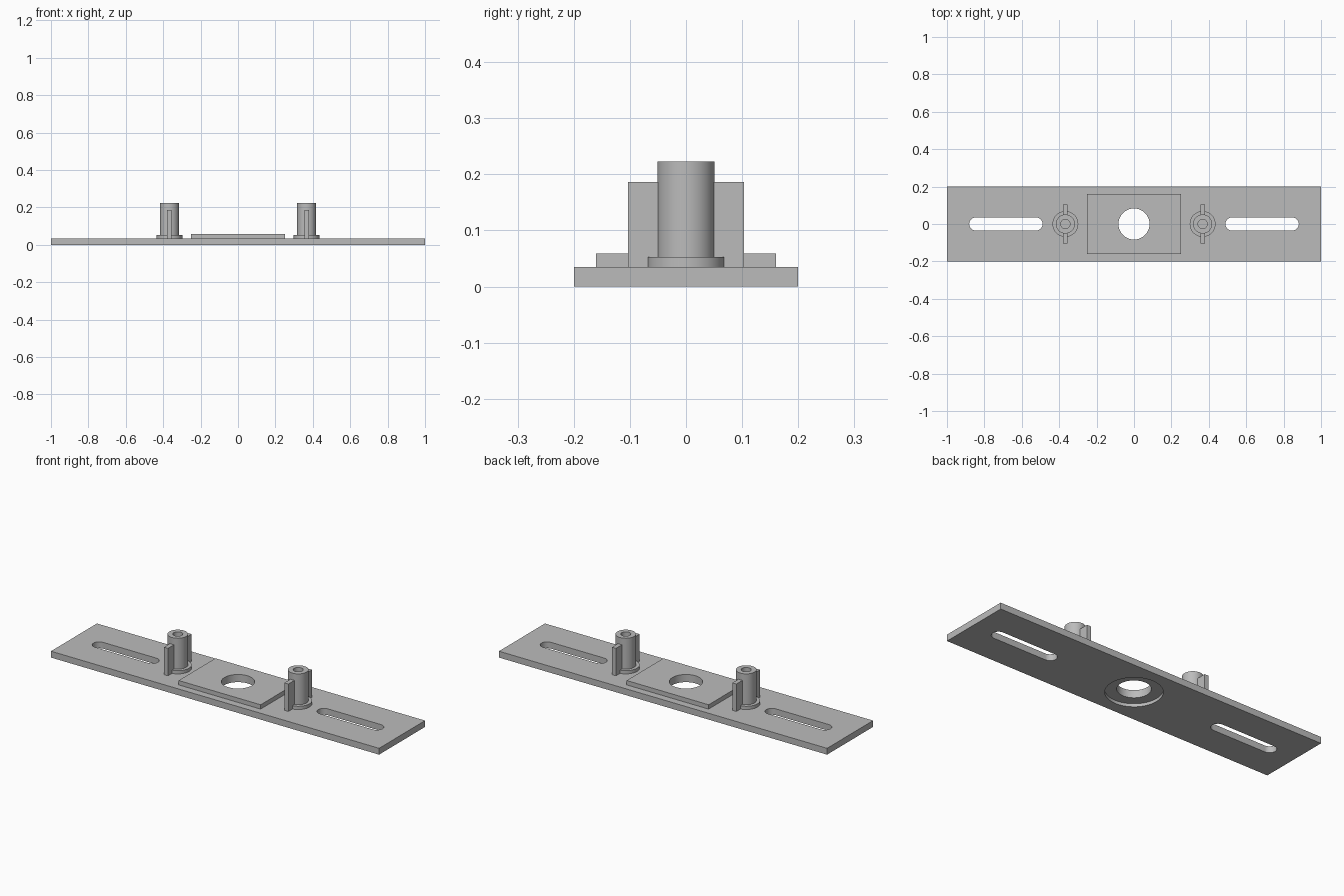
import bpy
import bmesh
from math import cos, sin, pi, radians

cube = bpy.data.objects.get("Cube")
if cube:
    bpy.data.objects.remove(cube, do_unlink=True)

grey = bpy.data.materials.new("plain grey")
grey.use_nodes = True
COLOUR = (0.5, 0.5, 0.5, 1)
grey.diffuse_color = COLOUR
grey.node_tree.nodes["Principled BSDF"].inputs["Base Color"].default_value = COLOUR

PLATE_TOP = 0.035
POST_X = 0.367


def prism(name, outline, z0, z1):
    """Upright prism over a 2D outline."""
    bm = bmesh.new()
    base = bm.faces.new([bm.verts.new((x, y, z0)) for x, y in outline])
    top = bmesh.ops.extrude_face_region(bm, geom=[base])["geom"]
    verts = [v for v in top if isinstance(v, bmesh.types.BMVert)]
    bmesh.ops.translate(bm, verts=verts, vec=(0, 0, z1 - z0))
    bmesh.ops.recalc_face_normals(bm, faces=bm.faces)
    mesh = bpy.data.meshes.new(name)
    bm.to_mesh(mesh)
    bm.free()
    mesh.materials.append(grey)
    obj = bpy.data.objects.new(name, mesh)
    bpy.context.collection.objects.link(obj)
    return obj


def rect(x0, x1, y0, y1):
    return [(x0, y0), (x1, y0), (x1, y1), (x0, y1)]


def stadium(cx, half, r, n=32):
    """Rounded slot outline; half = 0 gives a circle."""
    pts = []
    for side, start in ((1, -pi / 2), (-1, pi / 2)):
        for i in range(n + 1 if half else n):
            a = start + pi * i / n
            pts.append((cx + side * half + r * cos(a), r * sin(a)))
    return pts


def activate(obj):
    bpy.ops.object.select_all(action='DESELECT')
    obj.select_set(True)
    bpy.context.view_layer.objects.active = obj


def combine(obj, other, operation):
    """Apply a boolean and remove the helper."""
    mod = obj.modifiers.new(operation, 'BOOLEAN')
    mod.operation = operation
    mod.solver = 'EXACT'
    mod.object = other
    other.hide_render = True
    activate(obj)
    bpy.ops.object.modifier_apply(modifier=mod.name)
    bpy.data.objects.remove(other, do_unlink=True)


def smooth(obj):
    activate(obj)
    bpy.ops.object.shade_smooth_by_angle(angle=radians(30))


# Base plate with raised centre pad
plate = prism("base_plate", rect(-1, 1, -0.2, 0.2), 0, PLATE_TOP)
pad = prism("centre_pad", rect(-0.25, 0.25, -0.16, 0.16), 0.02, 0.059)
combine(plate, pad, 'UNION')

# Centre hole, shallow recess underneath, and end slots
combine(plate, prism("hole_cutter", stadium(0, 0, 0.083), -0.1, 0.2), 'DIFFERENCE')
combine(plate, prism("recess_cutter", stadium(0, 0, 0.14), -0.1, 0.017), 'DIFFERENCE')
for side in (-1, 1):
    slot = prism("slot_cutter", stadium(side * 0.685, 0.161, 0.035), -0.1, 0.2)
    combine(plate, slot, 'DIFFERENCE')
smooth(plate)

# Hollow posts with a foot flange and two fins
for side, label in ((1, "left"), (-1, "right")):
    x = side * POST_X
    post = prism(label + "_post", stadium(x, 0, 0.051), PLATE_TOP, 0.223)
    flange = prism("flange", stadium(x, 0, 0.069), PLATE_TOP, 0.053)
    combine(post, flange, 'UNION')
    fins = prism("fins", rect(x - 0.012, x + 0.012, -0.103, 0.103), PLATE_TOP, 0.186)
    combine(post, fins, 'UNION')
    bore = prism("bore_cutter", stadium(x, 0, 0.025), 0, 0.3)
    combine(post, bore, 'DIFFERENCE')
    smooth(post)
